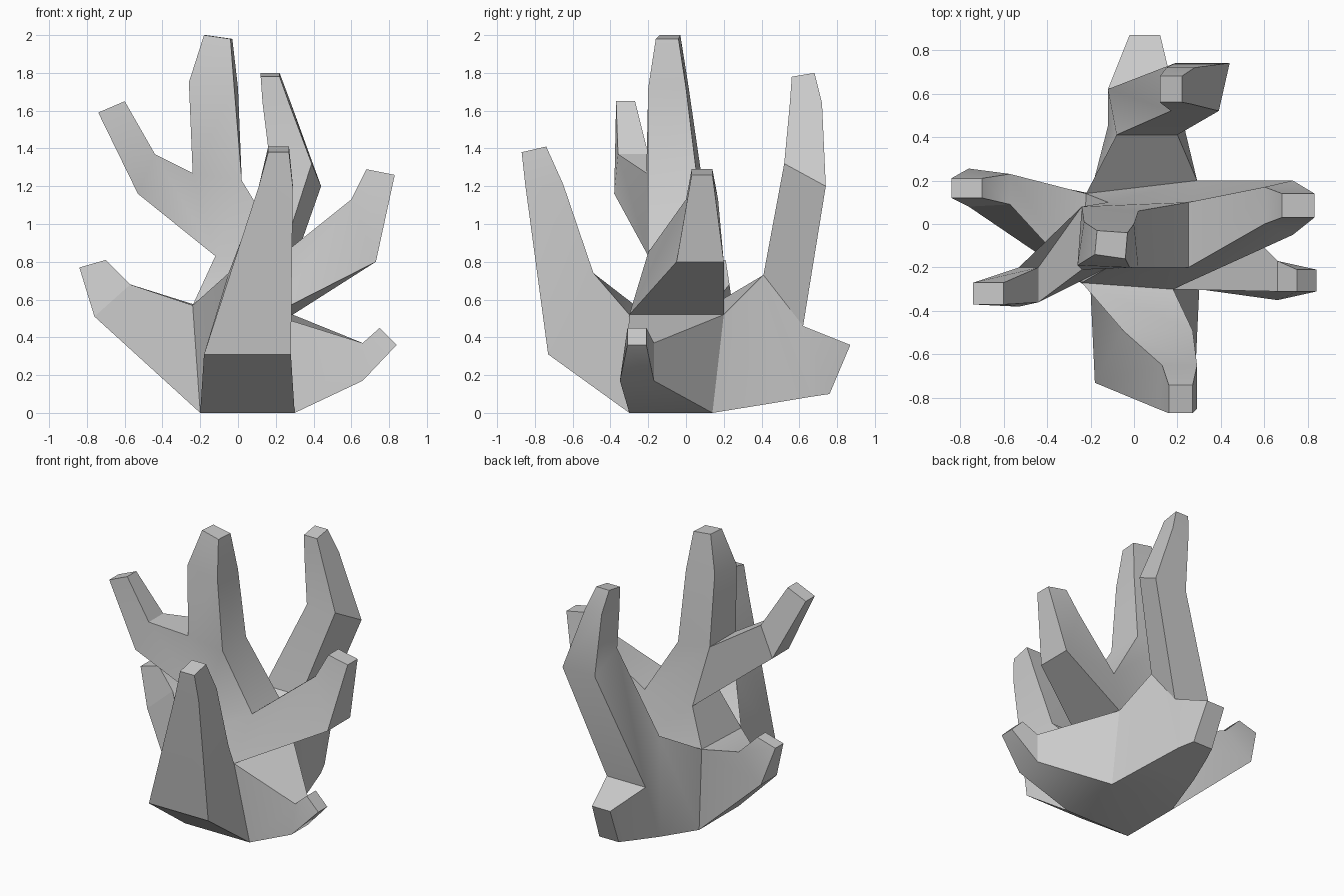
import bpy, bmesh, math

if "Cube" in bpy.data.objects:
    bpy.data.objects.remove(bpy.data.objects["Cube"])

bm = bmesh.new()


def ring(*pts):
    return [bm.verts.new(p) for p in pts]


def bridge(a, b, skip=()):
    """Join two four-point rings with faces; skip sides where a branch grows."""
    for i in range(4):
        if i not in skip:
            j = (i + 1) % 4
            bm.faces.new((a[i], a[j], b[j], b[i]))


def branch(root, axis, sections, open_side=None):
    """Extend a root ring through sections: (out, z, w0, w1) for upper and lower edge."""
    rings = [root]
    for k, (up, low) in enumerate(sections):
        pts = [(up[0], up[2], up[1]), (up[0], up[3], up[1]),
               (low[0], low[3], low[1]), (low[0], low[2], low[1])]
        if axis == 'y':
            pts = [(w, o, z) for o, w, z in pts]
        rings.append(ring(*pts))
        bridge(rings[k], rings[k + 1], (0,) if k == open_side else ())
    bm.faces.new(rings[-1])
    return rings


# Trunk rings, corner order: front left, front right, back right, back left
B = ring((-.2, -.3, 0), (.3, -.3, 0), (.3, .14, 0), (-.2, .14, 0))
M = ring((-.24, -.27, .57), (.18, -.3, .52), (.29, .2, .52), (-.22, .14, .57))
U = ring((-.12, -.2, .83), (.25, -.2, .85), (.25, .1, .85), (-.12, .1, .83))
V = ring((-.24, -.21, 1.27), (.02, -.2, 1.23), (.02, .06, 1.23), (-.24, .08, 1.27))
W = ring((-.26, -.19, 1.75), (-.02, -.2, 1.72), (0, 0, 1.72), (-.23, .01, 1.75))
T = ring((-.18, -.14, 2), (-.04, -.16, 1.98), (-.03, -.04, 1.98), (-.17, -.03, 2))
bm.faces.new(B)
bridge(M, U, (1,))
bridge(U, V, (3,))
bridge(V, W)
bridge(W, T)
bm.faces.new(T)

# Front branch
branch([M[0], M[1], B[1], B[0]], 'y', [
    ((-.49, .74, -.05, .27), (-.73, .31, -.18, .28)),
    ((-.65, 1.21, .13, .29), (-.85, 1.2, .11, .29)),
    ((-.74, 1.41, .16, .27), (-.87, 1.38, .16, .27))])

# Low left branch
branch([M[0], M[3], B[3], B[0]], 'x', [
    ((-.57, .68, .09, .23), (-.76, .51, .08, .255)),
    ((-.70, .81, .12, .21), (-.84, .77, .12, .21))])

# Low right branch
branch([M[1], M[2], B[2], B[1]], 'x', [
    ((.66, .37, -.31, -.17), (.66, .17, -.35, -.17)),
    ((.75, .45, -.31, -.21), (.84, .36, -.31, -.21))])

# Upper right branch
branch([U[1], U[2], M[2], M[1]], 'x', [
    ((.60, 1.13, 0, .17), (.73, .8, -.05, .2)),
    ((.68, 1.29, .03, .14), (.83, 1.26, .03, .14))])

# Upper left branch
branch([V[0], V[3], U[3], U[0]], 'x', [
    ((-.44, 1.37, -.36, -.2), (-.53, 1.16, -.38, -.2)),
    ((-.60, 1.65, -.37, -.27), (-.74, 1.59, -.37, -.27))])

# Back stub, with its top left open for the upright back branch
stub = branch([M[3], M[2], B[2], B[3]], 'y', [
    ((.41, .73, -.08, .2), (.45, .05, -.12, .23)),
    ((.62, .46, -.12, .18), (.66, .085, -.05, .18)),
    ((.87, .36, -.02, .12), (.76, .1, -.01, .14))], open_side=1)
s, t = stub[1], stub[2]
branch([s[0], s[1], t[1], t[0]], 'y', [
    ((.52, 1.32, .17, .39), (.74, 1.2, .19, .44)),
    ((.55, 1.64, .13, .27), (.72, 1.64, .15, .28)),
    ((.56, 1.78, .12, .22), (.68, 1.8, .12, .22))])

bmesh.ops.recalc_face_normals(bm, faces=bm.faces)
mesh = bpy.data.meshes.new("coral")
bm.to_mesh(mesh)
bm.free()
coral = bpy.data.objects.new("coral", mesh)
bpy.context.collection.objects.link(coral)
bpy.context.view_layer.objects.active = coral
coral.select_set(True)
bpy.ops.object.shade_smooth_by_angle(angle=math.radians(30))
